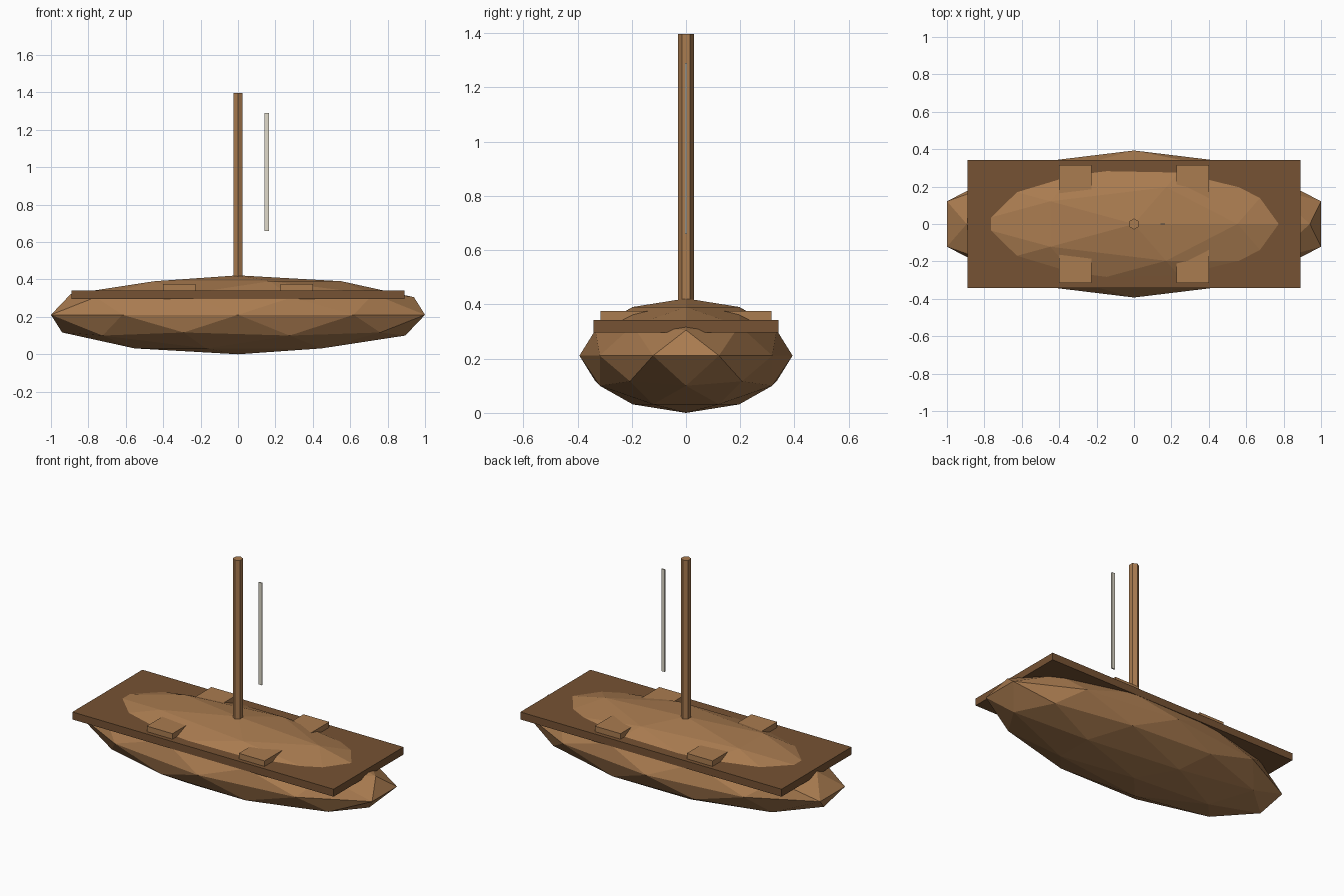
import bpy

cube = bpy.data.objects.get("Cube")
if cube:
    bpy.data.objects.remove(cube, do_unlink=True)


def material(name, rgb):
    mat = bpy.data.materials.new(name)
    mat.use_nodes = True
    colour = (*rgb, 1)
    mat.diffuse_color = colour
    mat.node_tree.nodes["Principled BSDF"].inputs["Base Color"].default_value = colour
    return mat


light_wood = material("light wood", (0.40, 0.20, 0.08))
dark_wood = material("dark wood", (0.18, 0.085, 0.033))
canvas = material("canvas", (0.75, 0.71, 0.60))


def finish(name, mat, scale=(1, 1, 1)):
    obj = bpy.context.object
    obj.name = name
    obj.scale = scale
    obj.data.materials.append(mat)
    return obj


def box(name, mat, low, high):
    centre = [(a + b) / 2 for a, b in zip(low, high)]
    size = [b - a for a, b in zip(low, high)]
    bpy.ops.mesh.primitive_cube_add(size=1, location=centre)
    return finish(name, mat, size)


# Faceted hull
bpy.ops.mesh.primitive_ico_sphere_add(subdivisions=2, radius=1, location=(0, 0, 0.211))
finish("hull", light_wood, (1.0515, 0.393, 0.211))

# Flat deck slab around the hull crown
box("deck", dark_wood, (-0.891, -0.341, 0.296), (0.891, 0.341, 0.342))

# Four benches
for x_name, sx in (("left", 1), ("right", -1)):
    for y_name, sy in (("front", -1), ("back", 1)):
        xs = sorted((sx * 0.226, sx * 0.402))
        ys = sorted((sy * 0.14, sy * 0.315))
        box(f"bench_{y_name}_{x_name}", light_wood,
            (xs[0], ys[0], 0.32), (xs[1], ys[1], 0.376))

# Six-sided mast
bpy.ops.mesh.primitive_cylinder_add(vertices=6, radius=0.029, depth=1.1, location=(0, 0, 0.847))
finish("mast", light_wood)

# Narrow sail strip beside the mast
box("sail", canvas, (0.143, -0.004, 0.66), (0.166, 0.004, 1.29))
